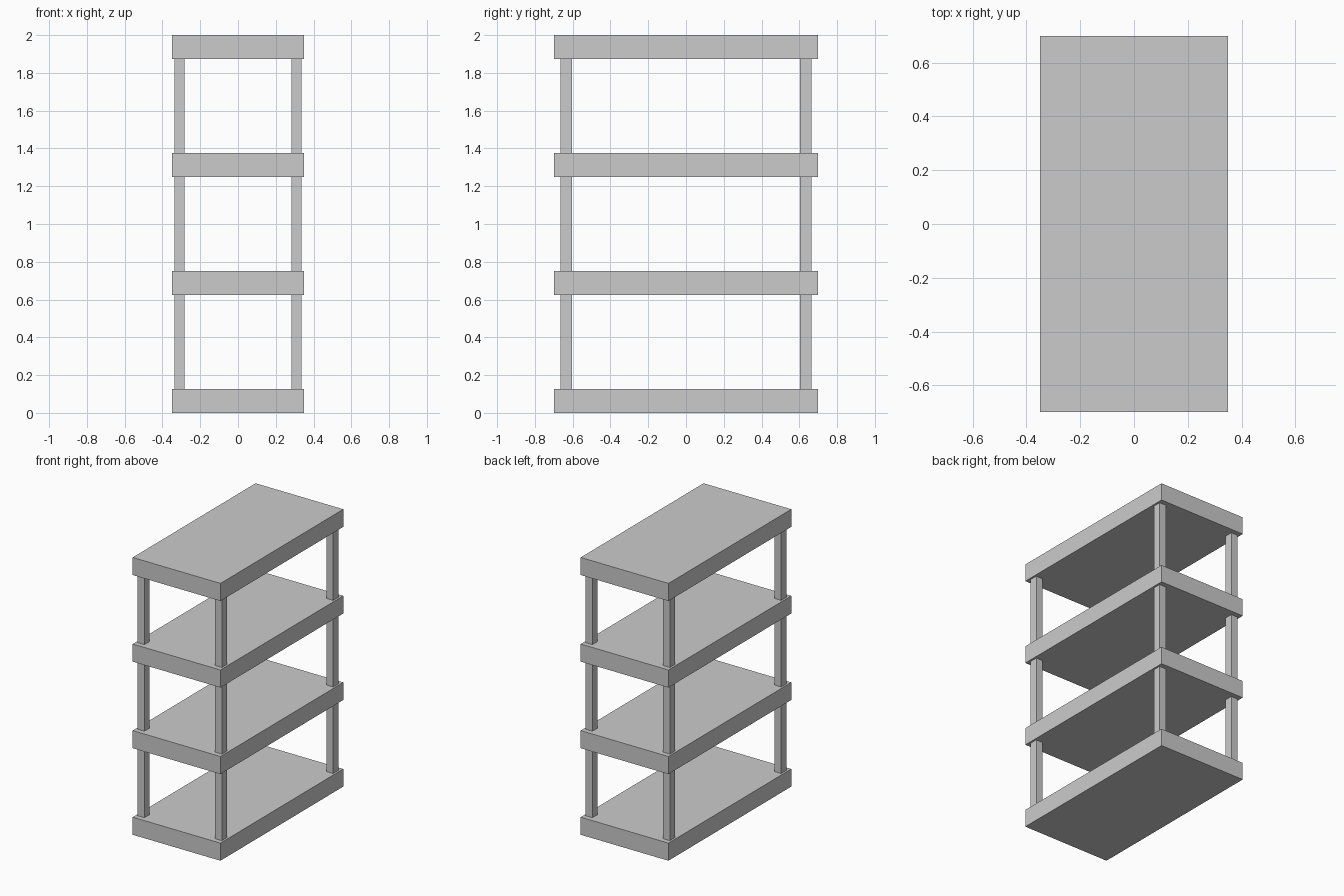
import bpy

if "Cube" in bpy.data.objects:
    bpy.data.objects.remove(bpy.data.objects["Cube"])

W, D, H = 0.70, 1.40, 2.0      # overall size
T = 0.127                      # shelf thickness
LEVELS = 4
STEP = (H - T) / (LEVELS - 1)


def box(name, center, size):
    bpy.ops.mesh.primitive_cube_add(size=1, location=center)
    ob = bpy.context.object
    ob.name = name
    ob.scale = size
    bpy.ops.object.transform_apply(location=False, rotation=False, scale=True)
    return ob


# Shelf slabs
for i in range(LEVELS):
    box(f"shelf_{i + 1}", (0, 0, i * STEP + T / 2), (W, D, T))

# Corner posts, one set between each pair of shelves
gap = STEP - T
for i in range(LEVELS - 1):
    z = i * STEP + T + gap / 2
    for sx, side in ((-1, "left"), (1, "right")):
        for sy, end in ((-1, "front"), (1, "back")):
            box(f"post_{end}_{side}_{i + 1}",
                (sx * 0.309, sy * 0.634, z), (0.054, 0.06, gap))
